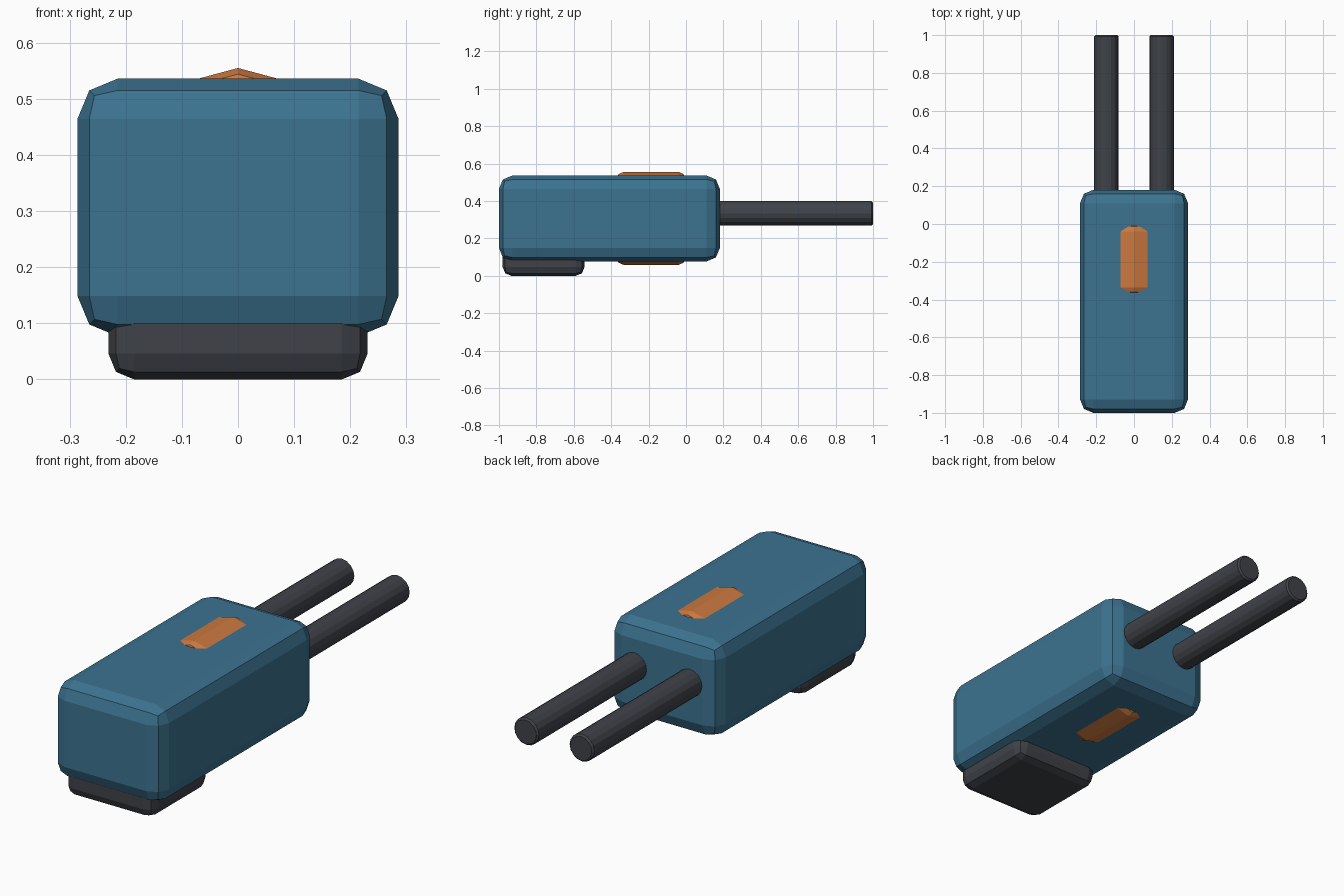
import bpy, bmesh, math
from mathutils import Matrix, Vector

if "Cube" in bpy.data.objects:
    bpy.data.objects.remove(bpy.data.objects["Cube"])


def material(name, rgb):
    m = bpy.data.materials.new(name)
    m.diffuse_color = (*rgb, 1)
    m.use_nodes = True
    m.node_tree.nodes["Principled BSDF"].inputs["Base Color"].default_value = m.diffuse_color
    return m


BLUE = material("blue_shell", (0.045, 0.17, 0.28))
DARK = material("dark_rubber", (0.05, 0.055, 0.066))
ORANGE = material("orange_accent", (0.60, 0.19, 0.05))


def finish(name, bm, mat, width, segments):
    me = bpy.data.meshes.new(name)
    bm.to_mesh(me)
    bm.free()
    me.materials.append(mat)
    ob = bpy.data.objects.new(name, me)
    bpy.context.collection.objects.link(ob)
    # rounded rims only; facets of low-poly cylinders stay untouched
    bev = ob.modifiers.new("Bevel", 'BEVEL')
    bev.width, bev.segments = width, segments
    bev.limit_method, bev.angle_limit = 'ANGLE', math.radians(45)
    return ob


def box(name, lo, hi, mat, bevel):
    lo, hi = Vector(lo), Vector(hi)
    bm = bmesh.new()
    bmesh.ops.create_cube(bm, size=1, matrix=Matrix.Translation((lo + hi) / 2)
                          @ Matrix.Diagonal((*(hi - lo), 1)))
    return finish(name, bm, mat, bevel, 2)


def rod(name, x, z, y0, y1, radius, sides, mat, bevel, segments):
    bm = bmesh.new()
    bmesh.ops.create_cone(bm, cap_ends=True, segments=sides, radius1=radius, radius2=radius,
                          depth=y1 - y0, matrix=Matrix.Translation((x, (y0 + y1) / 2, z))
                          @ Matrix.Rotation(math.pi / 2, 4, 'X'))
    return finish(name, bm, mat, bevel, segments)


# Main shell
box("body", (-0.286, -1.0, 0.077), (0.286, 0.181, 0.536), BLUE, 0.0715)

# Pad under the front end
box("foot_pad", (-0.231, -0.98, 0.0), (0.231, -0.543, 0.145), DARK, 0.046)

# Drum inside the shell, peeking out at top and bottom
rod("inner_drum", 0, 0.307, -0.371, -0.003, 0.248, 12, ORANGE, 0.036, 2)

# Twin rods at the back
for side, sx in (("left", -1), ("right", 1)):
    rod(f"{side}_rod", sx * 0.146, 0.334, 0.10, 1.0, 0.065, 16, DARK, 0.008, 1)
